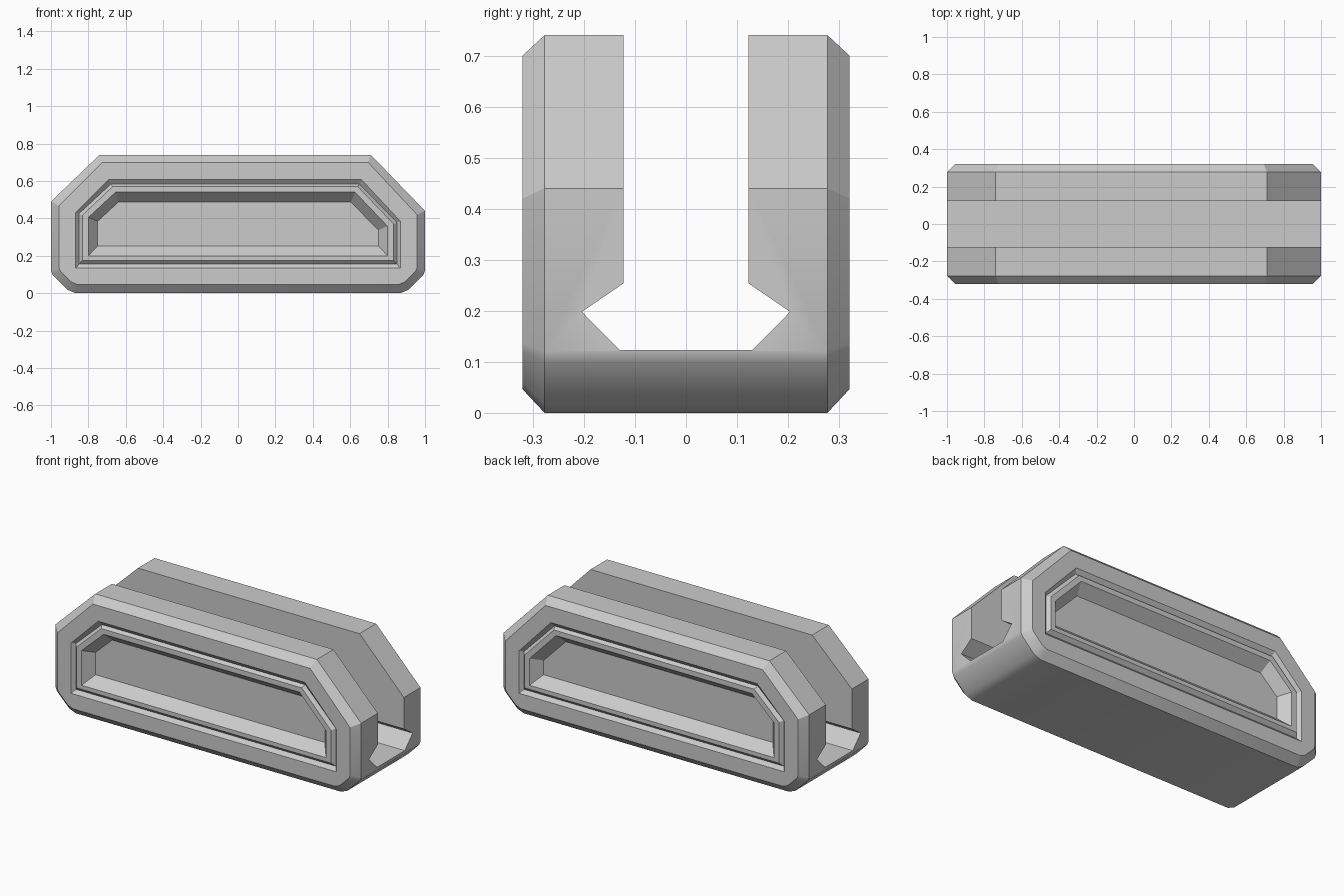
import bpy, bmesh, math

cube = bpy.data.objects.get("Cube")
if cube:
    bpy.data.objects.remove(cube)

grey = bpy.data.materials.new("plain_grey")
grey.use_nodes = True
COLOUR = (0.6, 0.6, 0.6, 1)
grey.diffuse_color = COLOUR
grey.node_tree.nodes["Principled BSDF"].inputs["Base Color"].default_value = COLOUR

# Softened lower corner: inward and upward offsets, scaled by the corner size
CORNER = [(0, 1), (0.075, 0.82), (0.74, 0.15), (1.1, 0)]


def outline(half, bottom, top, xl, zl, xr, zr, size=0.0):
    """Six-sided plate outline in x and z, lower corners optionally softened."""
    pts = [(-half, zl), (xl, top), (xr, top), (half, zr)]
    if not size:
        return pts + [(half, bottom), (-half, bottom)]
    corner = [(half - size * dx, bottom + size * dz) for dx, dz in CORNER]
    return pts + corner + [(-x, z) for x, z in reversed(corner)]


def new_object(name, bm):
    bmesh.ops.recalc_face_normals(bm, faces=bm.faces)
    mesh = bpy.data.meshes.new(name)
    bm.to_mesh(mesh)
    bm.free()
    mesh.materials.append(grey)
    obj = bpy.data.objects.new(name, mesh)
    bpy.context.collection.objects.link(obj)
    return obj


def bridge(bm, a, b):
    for i in range(len(a)):
        j = (i + 1) % len(a)
        bm.faces.new((a[i], a[j], b[j], b[i]))


def loop_edges(bm, ring):
    found = []
    for i, v in enumerate(ring):
        w = ring[(i + 1) % len(ring)]
        found.append(bm.edges.get((v, w)) or bm.edges.new((v, w)))
    return found


# Outer shell rings, then V groove and sunken panel rings with their depths
FACE_Y, SIDE_Y = 0.32, 0.277
side = outline(1.0, 0.0, 0.74, -0.74, 0.49, 0.71, 0.44, 0.12)
face = outline(0.957, 0.046, 0.70, -0.725, 0.468, 0.695, 0.42, 0.09)
panel = [
    (0.00, outline(0.868, 0.134, 0.608, -0.69, 0.432, 0.66, 0.385)),
    (0.02, outline(0.85, 0.155, 0.583, -0.68, 0.425, 0.65, 0.378)),
    (0.00, outline(0.832, 0.176, 0.57, -0.67, 0.417, 0.64, 0.37)),
    (0.00, outline(0.80, 0.20, 0.54, -0.655, 0.405, 0.626, 0.358)),
    (0.06, outline(0.75, 0.253, 0.487, -0.64, 0.385, 0.604, 0.337)),
]

bm = bmesh.new()
side_rings = []
for s in (-1, 1):
    def ring(pts, y):
        return [bm.verts.new((x, s * y, z)) for x, z in pts]
    side_ring, face_ring = ring(side, SIDE_Y), ring(face, FACE_Y)
    bridge(bm, side_ring, face_ring)
    steps = [ring(pts, FACE_Y - depth) for depth, pts in panel]
    for a, b in zip(steps, steps[1:]):
        bridge(bm, a, b)
    bm.faces.new(steps[-1])
    bmesh.ops.triangle_fill(bm, use_beauty=True, normal=(0, s, 0),
                            edges=loop_edges(bm, face_ring) + loop_edges(bm, steps[0]))
    side_rings.append(side_ring)
bridge(bm, *side_rings)
body = new_object("clip_body", bm)

# Slot through the whole length, flared near its floor
half_slot = [(0.13, 0.123), (0.204, 0.198), (0.122, 0.254), (0.122, 0.9)]
slot = half_slot + [(-y, z) for y, z in reversed(half_slot)]
bm = bmesh.new()
ends = [[bm.verts.new((x, y, z)) for y, z in slot] for x in (-1.2, 1.2)]
bridge(bm, *ends)
for end in ends:
    bm.faces.new(end)
cutter = new_object("slot_cutter", bm)
cutter.hide_render = True

cut = body.modifiers.new("slot", 'BOOLEAN')
cut.operation, cut.solver, cut.object = 'DIFFERENCE', 'EXACT', cutter
bpy.ops.object.select_all(action='DESELECT')
body.select_set(True)
bpy.context.view_layer.objects.active = body
bpy.ops.object.modifier_apply(modifier="slot")
bpy.data.objects.remove(cutter)

# Smooth only the softened lower corners
bpy.ops.object.shade_smooth_by_angle(angle=math.radians(25))
